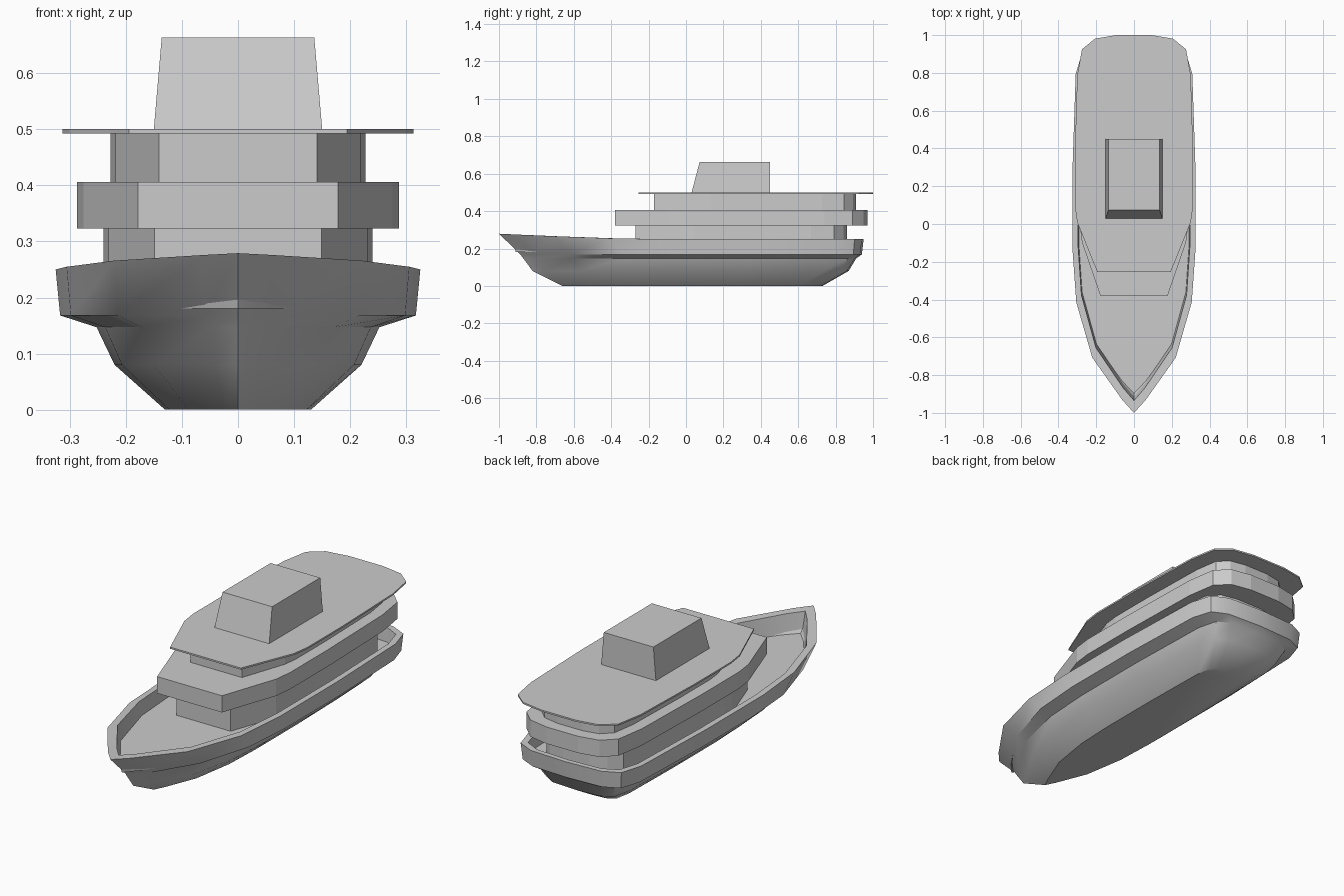
import bpy, bmesh, math

if "Cube" in bpy.data.objects:
    bpy.data.objects.remove(bpy.data.objects["Cube"])

# Half plans: (fraction of half width, fraction of length from bow to stern)
HULL = [(0, 0), (.19, .035), (.68, .15), (.94, .3), (1, .44), (1, .67),
        (.95, .92), (.85, .975), (.6, .995), (0, 1)]
CABIN = [(.62, 0), (.96, .21), (1, .28), (1, .5), (.96, .83),
         (.88, .94), (.66, .985), (.3, 1)]


def ring(plan, half, bow, stern, z, rise=0):
    """Closed mirrored outline; rise lifts the bow end."""
    side = [(x * half, bow + (stern - bow) * t,
             z + rise * max(0, 1 - t / .4) ** 1.3) for x, t in plan]
    other = [(-x, y, h) for x, y, h in reversed(side) if x > 1e-6]
    return side + other


def loft(name, rings, smooth=None):
    """Skin a stack of matching rings and cap both ends."""
    bm = bmesh.new()
    loops = [[bm.verts.new(p) for p in r] for r in rings]
    n = len(loops[0])
    for a, b in zip(loops, loops[1:]):
        for i in range(n):
            j = (i + 1) % n
            bm.faces.new((a[i], a[j], b[j], b[i]))
    bm.faces.new(loops[0][::-1])
    bm.faces.new(loops[-1])
    bmesh.ops.recalc_face_normals(bm, faces=bm.faces)
    mesh = bpy.data.meshes.new(name)
    bm.to_mesh(mesh)
    bm.free()
    obj = bpy.data.objects.new(name, mesh)
    bpy.context.collection.objects.link(obj)
    if smooth:
        bpy.ops.object.select_all(action='DESELECT')
        obj.select_set(True)
        bpy.context.view_layer.objects.active = obj
        bpy.ops.object.shade_smooth_by_angle(angle=math.radians(smooth))
    return obj


# Hull: bottom, bilge, rubbing knuckle, gunwale, then inside down to the deck
loft("hull", [
    ring(HULL, .13, -.66, .73, 0),
    ring(HULL, .22, -.82, .87, .08),
    ring(HULL, .252, -.87, .91, .147),
    ring(HULL, .317, -.885, .94, .168),
    ring(HULL, .325, -1, .95, .25, .029),
    ring(HULL, .296, -.935, .925, .25, .026),
    ring(HULL, .292, -.91, .92, .18),
], smooth=30)

# Stacked decks and thin roof: half width, front, back, bottom, top
for name, half, front, back, low, high in [
        ("lower_cabin", .24, -.27, .86, .178, .323),
        ("middle_deck", .287, -.38, .97, .323, .406),
        ("upper_cabin", .227, -.17, .91, .406, .492),
        ("roof", .313, -.255, 1.0, .492, .5)]:
    loft(name, [ring(CABIN, half, front, back, z) for z in (low, high)])

# Wheelhouse with sloped front and tapered sides
BOX = [(1, 0), (1, 1)]
loft("wheelhouse", [ring(BOX, .15, .03, .45, .5),
                    ring(BOX, .136, .073, .45, .663)])
